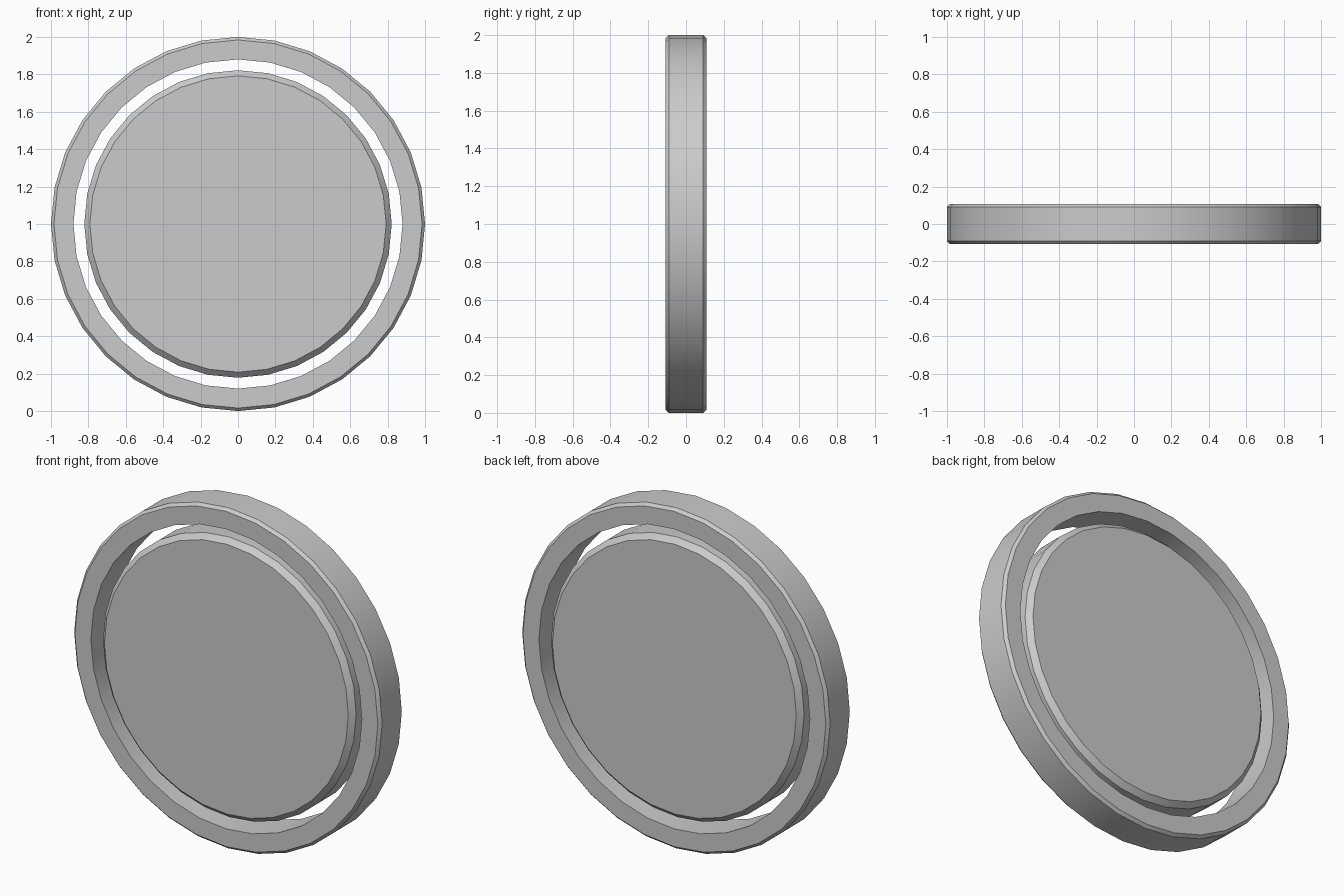
import bpy, bmesh
from math import sin, cos, pi, radians

if "Cube" in bpy.data.objects:
    bpy.data.objects.remove(bpy.data.objects["Cube"])


def lathe(name, profile, sides, closed):
    """Spin a (radius, y) profile about the y axis through z = 1."""
    bm = bmesh.new()
    loops = [[bm.verts.new((r * cos(2 * pi * i / sides), y, 1 + r * sin(2 * pi * i / sides)))
              for i in range(sides)] for r, y in profile]
    pairs = list(zip(loops, loops[1:]))
    if closed:
        pairs.append((loops[-1], loops[0]))
    else:
        bm.faces.new(loops[0])
        bm.faces.new(loops[-1])
    for a, b in pairs:
        for i in range(sides):
            j = (i + 1) % sides
            bm.faces.new((a[i], a[j], b[j], b[i]))
    bmesh.ops.recalc_face_normals(bm, faces=bm.faces)
    mesh = bpy.data.meshes.new(name)
    bm.to_mesh(mesh)
    bm.free()
    ob = bpy.data.objects.new(name, mesh)
    bpy.context.collection.objects.link(ob)
    bpy.ops.object.select_all(action='DESELECT')
    ob.select_set(True)
    bpy.context.view_layer.objects.active = ob
    bpy.ops.object.shade_smooth_by_angle(angle=radians(30))


D = 0.108  # half depth

# Outer ring with small chamfer on its outer rim
lathe("outer_ring", [(0.88, -D), (0.984, -D), (1, -D + 0.017),
                     (1, D - 0.017), (0.984, D), (0.88, D)], 32, True)

# Inner disc with chamfered rims, separated by a gap
lathe("inner_disc", [(0.792, -D), (0.822, -D + 0.03),
                     (0.822, D - 0.03), (0.792, D)], 32, False)
